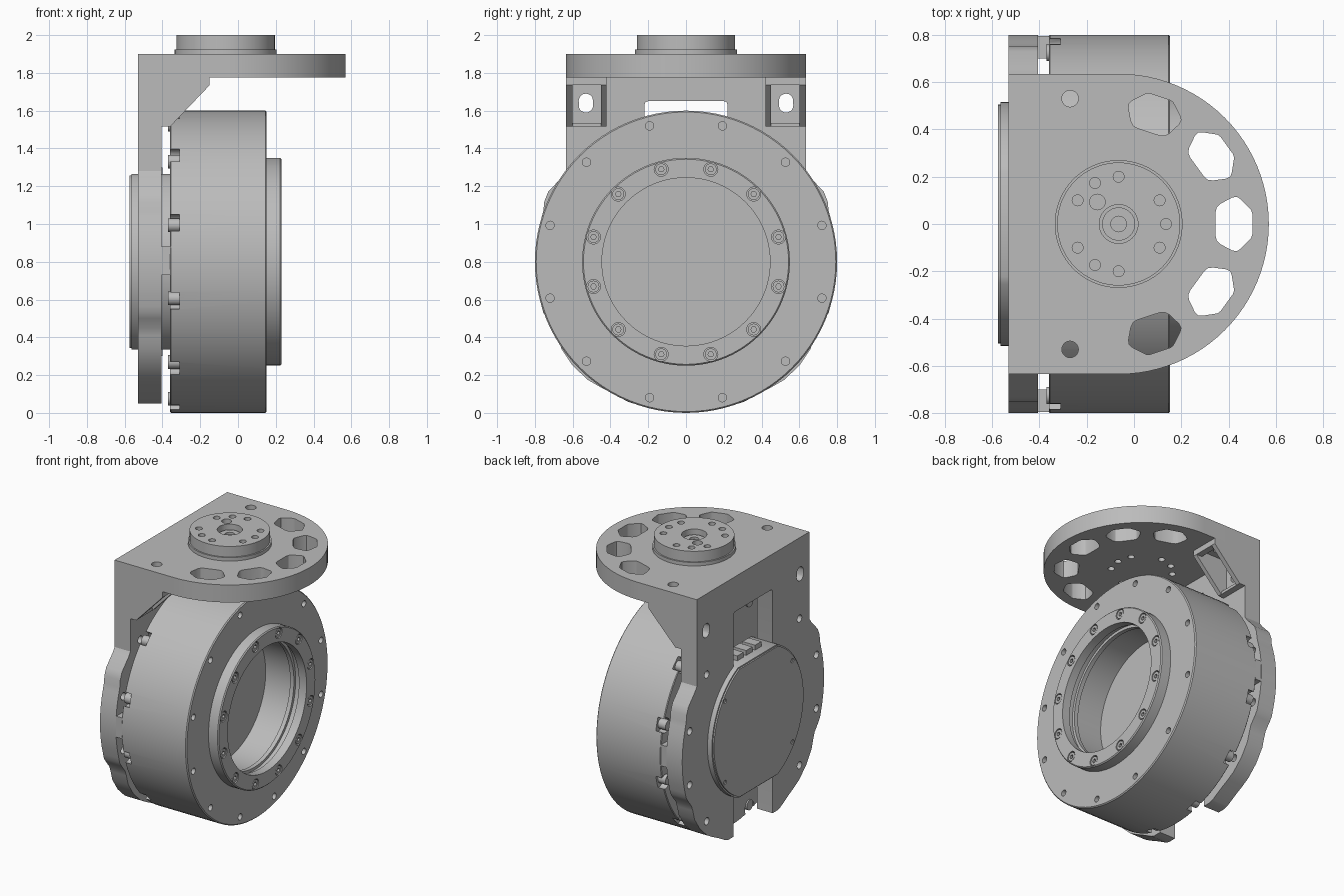
import bpy, bmesh, math
from mathutils import Vector

cube = bpy.data.objects.get("Cube")
if cube:
    bpy.data.objects.remove(cube, do_unlink=True)

grey = bpy.data.materials.new("machined grey")
grey.use_nodes = True
grey.diffuse_color = (0.5, 0.5, 0.5, 1)
grey.node_tree.nodes["Principled BSDF"].inputs["Base Color"].default_value = (0.5, 0.5, 0.5, 1)

AXIS_Z = 0.8       # height of the drum axis
HUB_X = -0.065     # centre of the round end of the top plate
RING = [math.radians(15 + 30 * i) for i in range(12)]


def place(axis, a, b, h):
    """Profile point (a, b) at height h along the axis."""
    return {"x": Vector((h, a, b)), "y": Vector((a, h, b)), "z": Vector((a, b, h))}[axis]


def prism(bm, pts, axis, lo, hi):
    low = [bm.verts.new(place(axis, a, b, lo)) for a, b in pts]
    high = [bm.verts.new(place(axis, a, b, hi)) for a, b in pts]
    new = [bm.faces.new(low), bm.faces.new(high)]
    for i in range(len(pts)):
        j = (i + 1) % len(pts)
        new.append(bm.faces.new((low[i], low[j], high[j], high[i])))
    bmesh.ops.recalc_face_normals(bm, faces=new)


def circle(a, b, r, n=20):
    return [(a + r * math.cos(math.tau * i / n), b + r * math.sin(math.tau * i / n)) for i in range(n)]


def arc(r, start, end, n):
    steps = [math.radians(start + (end - start) * i / n) for i in range(n + 1)]
    return [(r * math.cos(t), r * math.sin(t)) for t in steps]


def rect(a0, a1, b0, b1):
    return [(a0, b0), (a1, b0), (a1, b1), (a0, b1)]


def polar(r, t, b=AXIS_Z):
    return r * math.cos(t), b + r * math.sin(t)


def lathe(bm, profile, n=96):
    """Revolve (x, radius) points around the drum axis."""
    rings = []
    for x, r in profile:
        if r == 0:
            rings.append([bm.verts.new((x, 0, AXIS_Z))] * n)
        else:
            rings.append([bm.verts.new((x, a, b)) for a, b in circle(0, AXIS_Z, r, n)])
    for p, q in zip(rings, rings[1:]):
        for i in range(n):
            j = (i + 1) % n
            bm.faces.new(list(dict.fromkeys((p[i], p[j], q[j], q[i]))))
    bmesh.ops.recalc_face_normals(bm, faces=bm.faces)


def finish(name, bm, cutter=None):
    def to_object(label, source):
        mesh = bpy.data.meshes.new(label)
        source.to_mesh(mesh)
        source.free()
        ob = bpy.data.objects.new(label, mesh)
        bpy.context.collection.objects.link(ob)
        return ob
    ob = to_object(name, bm)
    ob.data.materials.append(grey)
    if cutter:
        tool = to_object(name + "_cutter", cutter)
        tool.hide_render = True
        mod = ob.modifiers.new("cut", "BOOLEAN")
        mod.operation, mod.solver, mod.object = "DIFFERENCE", "EXACT", tool
        bpy.context.view_layer.objects.active = ob
        bpy.ops.object.modifier_apply(modifier=mod.name)
        bpy.data.objects.remove(tool, do_unlink=True)
    bpy.ops.object.select_all(action="DESELECT")
    ob.select_set(True)
    bpy.context.view_layer.objects.active = ob
    bpy.ops.object.shade_smooth_by_angle(angle=math.radians(30))
    return ob


# Drum with stepped front ring and open bore
bm, cut = bmesh.new(), bmesh.new()
lathe(bm, [(-0.36, 0), (-0.36, 0.795), (-0.355, 0.8), (0.145, 0.8), (0.152, 0.793), (0.152, 0.55),
           (0.223, 0.55), (0.23, 0.543), (0.23, 0.445), (0.17, 0.445), (0.17, 0.465), (0.13, 0.465),
           (0.13, 0.445), (0.1, 0.445), (0.1, 0.455), (-0.1, 0.455), (-0.1, 0)])
for t in RING:
    prism(cut, circle(*polar(0.745, t), 0.022), "x", 0.1, 0.2)
    prism(cut, circle(*polar(0.507, t), 0.037), "x", 0.19, 0.3)
    prism(cut, circle(*polar(0.775, t), 0.052), "x", -0.4, -0.31)
finish("drum", bm, cut)

# Socket screws of the front ring and bolt heads on the rear rim
bm, cut = bmesh.new(), bmesh.new()
for t in RING:
    prism(bm, circle(*polar(0.507, t), 0.031), "x", 0.18, 0.227)
    prism(cut, circle(*polar(0.507, t), 0.015, 6), "x", 0.2, 0.25)
finish("ring_screws", bm, cut)
bm = bmesh.new()
for t in RING:
    prism(bm, circle(*polar(0.75, t), 0.036), "x", -0.37, -0.3)
finish("rim_bolts", bm)

# Upright plate with lobed lower end, cable slot and mounting holes
half = [(0.635, 1.9), (0.635, 1.28), (0.655, 1.25), (0.73, 1.17), (0.75, 1.12), (0.755, 1.07)]
half += [(a, b + AXIS_Z) for a, b in arc(0.8, 17, -17, 8)]
half += [(0.755, 0.53), (0.735, 0.5), (0.695, 0.45), (0.68, 0.41), (0.66, 0.34), (0.6, 0.25), (0.52, 0.175), (0.46, 0.14)]
half += [(0.4, 0.11), (0.31, 0.06), (0.28, 0.05)]
outline = half + [(-a, b) for a, b in reversed(half)]
bm, cut = bmesh.new(), bmesh.new()
prism(bm, outline, "x", -0.53, -0.405)
prism(cut, [(-0.22, -0.1), (0.22, -0.1), (0.22, 1.63), (0.215, 1.645), (0.2, 1.65),
            (-0.2, 1.65), (-0.215, 1.645), (-0.22, 1.63)], "x", -0.7, -0.3)
for t in RING:
    if abs(math.cos(t)) > 0.4:
        prism(cut, circle(*polar(0.74, t), 0.026), "x", -0.7, -0.3)
for s in (-1, 1):
    slot = [(s * 0.53 + a, 1.64 + b + (0.012 if b > 0 else -0.012)) for a, b in circle(0, 0, 0.038)]
    prism(cut, slot, "x", -0.7, -0.3)
finish("upright_plate", bm, cut)

# Side pads joining the upright plate to the drum
bm = bmesh.new()
for s in (-1, 1):
    prism(bm, rect(s * 0.7, s * 0.795, 0.73, 0.88), "x", -0.41, -0.355)
finish("side_pads", bm)

# Top plate with rounded end, lightening windows and bolt holes
bm, cut = bmesh.new(), bmesh.new()
edge = [(HUB_X + a, b) for a, b in arc(0.635, -90, 90, 48)]
prism(bm, [(-0.53, -0.635)] + edge + [(-0.53, 0.635)], "z", 1.775, 1.9)
side = [(0.41, 0.05), (0.415, 0.07), (0.43, 0.085), (0.48, 0.112), (0.5, 0.115), (0.515, 0.105), (0.56, 0.06), (0.565, 0.045)]
window = side + [(u, -v) for u, v in reversed(side)]
for k in range(-2, 3):
    c, s = math.cos(math.radians(36 * k)), math.sin(math.radians(36 * k))
    prism(cut, [(HUB_X + u * c - v * s, u * s + v * c) for u, v in window], "z", 1.7, 2)
for s in (-1, 1):
    prism(cut, circle(-0.27, s * 0.53, 0.035), "z", 1.7, 2)
HUB_ANGLES = [math.radians(a) for a in (0, 30, 90, 120, 150, 210, 240, 270, 330)]
hub_holes = [(HUB_X + 0.2 * math.cos(t), 0.2 * math.sin(t)) for t in HUB_ANGLES]
for a, b in hub_holes:
    prism(cut, circle(a, b, 0.022), "z", 1.7, 1.85)
finish("top_plate", bm, cut)

# Round output hub with stepped centre hole
bm, cut = bmesh.new(), bmesh.new()
prism(bm, circle(HUB_X, 0, 0.26, 72), "z", 1.89, 2.0)
for a, b in hub_holes:
    prism(cut, circle(a, b, 0.023), "z", 1.94, 2.1)
prism(cut, circle(-0.155, 0.093, 0.033), "z", 1.94, 2.1)
prism(cut, circle(HUB_X, 0, 0.082, 32), "z", 1.95, 2.1)
finish("output_hub", bm, cut)
bm = bmesh.new()
prism(bm, circle(HUB_X, 0, 0.27, 72), "z", 1.89, 1.925)
finish("hub_flange", bm)
bm, cut = bmesh.new(), bmesh.new()
prism(bm, circle(HUB_X, 0, 0.07, 32), "z", 1.94, 1.965)
prism(cut, circle(HUB_X, 0, 0.033), "z", 1.945, 2.1)
finish("hub_centre", bm, cut)

# Hollow corner gussets: paired sloping ribs under a cap
bm = bmesh.new()
rib = [(-0.42, 1.515), (-0.36, 1.515), (-0.15, 1.735), (-0.15, 1.78), (-0.42, 1.78)]
for s in (-1, 1):
    for inner, outer in ((0.42, 0.45), (0.602, 0.635)):
        prism(bm, rib, "y", s * inner, s * outer)
    prism(bm, rect(-0.195, -0.15, s * 0.45, s * 0.602), "z", 1.735, 1.78)
    prism(bm, rect(-0.42, -0.36, s * 0.45, s * 0.602), "z", 1.515, 1.535)
finish("gussets", bm)

# Rear motor housing with flat top and bottom, and its screw recesses
bm, cut = bmesh.new(), bmesh.new()
flat = math.degrees(math.asin(0.465 / 0.515))
shape = arc(0.515, -flat, flat, 32) + arc(0.515, 180 - flat, 180 + flat, 32)
shape = [(a, b + AXIS_Z) for a, b in shape]
prism(bm, shape, "x", -0.565, -0.35)
prism(bm, [(a * 0.98, AXIS_Z + (b - AXIS_Z) * 0.98) for a, b in shape], "x", -0.575, -0.56)
for s in (-1, 1):
    for v in (-0.29, 0.29):
        prism(cut, circle(s * 0.38, AXIS_Z + v, 0.016, 12), "x", -0.6, -0.568)
finish("motor_housing", bm, cut)

# Cable sockets inside the slot above and below the housing
bm = bmesh.new()
for z0, z1 in ((1.26, 1.3), (0.3, 0.345)):
    for y in (-0.1, 0, 0.1):
        prism(bm, rect(y - 0.035, y + 0.035, z0, z1), "x", -0.5, -0.4)
finish("cable_sockets", bm)
